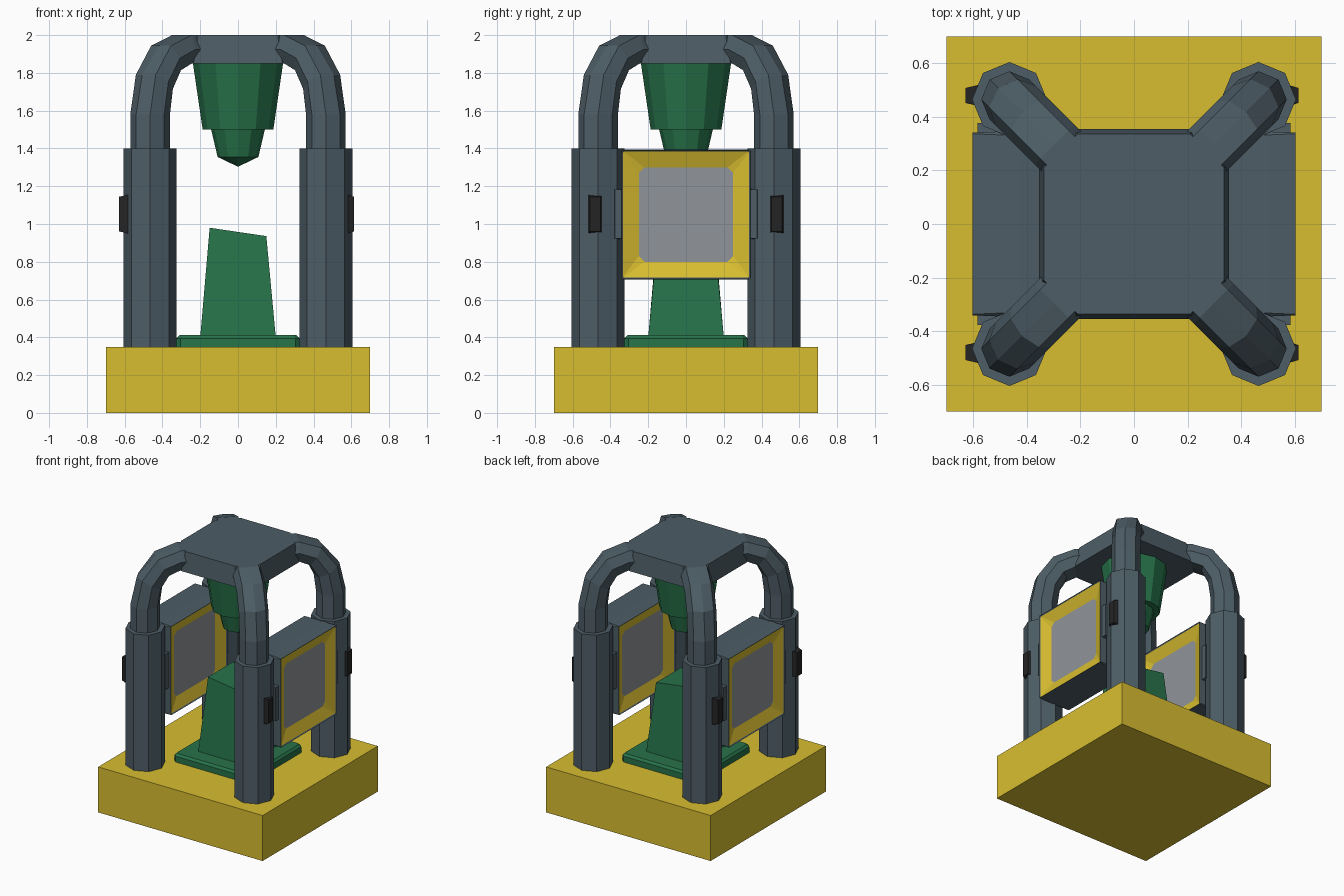
import bpy, bmesh
from math import sin, cos, pi, radians
from mathutils import Vector

cube = bpy.data.objects.get("Cube")
if cube:
    bpy.data.objects.remove(cube, do_unlink=True)


def material(name, rgb):
    m = bpy.data.materials.new(name)
    m.use_nodes = True
    lin = [(c / 255 / 12.92 if c < 10 else ((c / 255 + 0.055) / 1.055) ** 2.4) for c in rgb]
    m.diffuse_color = (*lin, 1)
    m.node_tree.nodes["Principled BSDF"].inputs["Base Color"].default_value = (*lin, 1)
    return m


yellow = material("yellow", (217, 190, 48))
slate = material("slate", (77, 93, 102))
green = material("green", (39, 115, 74))
grey = material("screen_grey", (144, 148, 152))
black = material("black", (36, 36, 36))


def loft(name, rings, mats, rule=None):
    """Skin closed rings of equal length, cap both ends; rule(i) colours each band."""
    bm = bmesh.new()
    loops = [[bm.verts.new(p) for p in ring] for ring in rings]
    n = len(loops[0])
    faces = [(bm.faces.new(loops[0]), -1), (bm.faces.new(loops[-1]), len(rings) - 1)]
    for i, (a, b) in enumerate(zip(loops, loops[1:])):
        for j in range(n):
            k = (j + 1) % n
            faces.append((bm.faces.new((a[j], a[k], b[k], b[j])), i))
    if rule:
        for f, i in faces:
            f.material_index = rule(i)
    bmesh.ops.recalc_face_normals(bm, faces=bm.faces)
    me = bpy.data.meshes.new(name)
    bm.to_mesh(me)
    bm.free()
    for m in mats:
        me.materials.append(m)
    ob = bpy.data.objects.new(name, me)
    bpy.context.collection.objects.link(ob)
    return ob


def disc(r, z, n, cx=0, cy=0):
    return [(cx + r * cos(2 * pi * i / n), cy + r * sin(2 * pi * i / n), z) for i in range(n)]


def square(h, c):
    """Square of half size h with corners cut by c, as 2D points."""
    k = h - c
    return [(h, -k), (h, k), (k, h), (-k, h), (-h, k), (-h, -k), (-k, -h), (k, -h)]


def flat(h, c, z):
    return [(x, y, z) for x, y in square(h, c)]


def box(name, x0, x1, hy, z0, z1, mat, cy=0, inset=0.0):
    """Block along x whose x1 end is narrowed by inset."""
    def ring(x, i):
        return [(x, cy + sy * (hy - i), z) for sy, z in
                ((-1, z0 + i), (1, z0 + i), (1, z1 - i), (-1, z1 - i))]
    return loft(name, [ring(x0, 0), ring(x1, inset)], [mat])


# Base block
box("base", -0.7, 0.7, 0.7, 0, 0.35, yellow)

# Lower green pedestal with a slanted top
loft("pedestal_foot", [flat(0.325, 0.02, 0.34), flat(0.325, 0.02, 0.395),
                       flat(0.31, 0.02, 0.412)], [green])
corners = [(-1, -1), (1, -1), (1, 1), (-1, 1)]
loft("pedestal", [[(0.2 * x, 0.2 * y, 0.40) for x, y in corners],
                  [(0.15 * x, 0.15 * y, 0.958 - 0.022 * x) for x, y in corners]], [green])

# Upper green nozzle
loft("nozzle", [disc(r, z, 12) for r, z in
                ((0.24, 1.86), (0.187, 1.5), (0.142, 1.5), (0.108, 1.355), (0.004, 1.305))], [green])

# Roof plate with corners cut for the arms
loft("roof_plate", [flat(0.355, 0.12, 1.85), flat(0.337, 0.127, 2.0)], [slate])


# Posts and curved arms at the four corners
def arm_ring(d, side, t, r_end=None, z_start=None):
    ring = []
    for i in range(8):
        u = cos(i * pi / 4)
        v = max(-1, min(1, 1.42 * u))
        r = 0.42 + (0.238 + 0.105 * u) * cos(t)
        z = 1.58 + (0.345 + 0.075 * v) * sin(t)
        p = d * (r_end or r) + side * (0.105 * sin(i * pi / 4))
        ring.append((p.x, p.y, z_start or z))
    return ring


for sx, sy in corners:
    tag = ("left" if sx > 0 else "right") + ("_front" if sy < 0 else "_back")
    loft("post_" + tag, [disc(0.14, z, 8, 0.465 * sx, 0.465 * sy) for z in (0.34, 1.4)], [slate])
    d = Vector((sx, sy, 0)).normalized()
    side = Vector((-d.y, d.x, 0))
    rings = [arm_ring(d, side, 0, z_start=1.39)]
    rings += [arm_ring(d, side, radians(a)) for a in (0, 30, 60, 90)]
    rings.append(arm_ring(d, side, pi / 2, r_end=0.36))
    loft("arm_" + tag, rings, [slate])
    # Black clamp on the outer side of the post
    out = 0.615 if sx > 0 else 0.63
    box("clamp_" + tag, 0.56 * sx, out * sx, 0.044, 0.945, 1.16, black, 0.48 * sy, 0.016)

# Side panels: slate housing, sloping yellow frame and grey screen on both faces
half = [(0.098, 0.25, 0.03), (0.13, 0.334, 0.004), (0.137, 0.341, 0.004), (0.04, 0.345, 0.012)]
profile = half + [(-x, h, c) for x, h, c in reversed(half)]
last = len(profile) - 1


def panel_colour(i):
    return 2 if i in (-1, last) else 1 if i in (0, last - 1) else 0


for s, tag in ((1, "left"), (-1, "right")):
    rings = [[(0.467 * s + x, y, 1.05 + z) for y, z in square(h, c)] for x, h, c in profile]
    loft("panel_" + tag, rings, [slate, yellow, grey], panel_colour)
    # Brackets joining the panel to its two posts
    for e, end in ((-1, "front"), (1, "back")):
        box(f"bracket_{tag}_{end}", 0.35 * s, 0.585 * s, 0.032, 0.915, 1.19, slate, 0.353 * e, 0.008)
